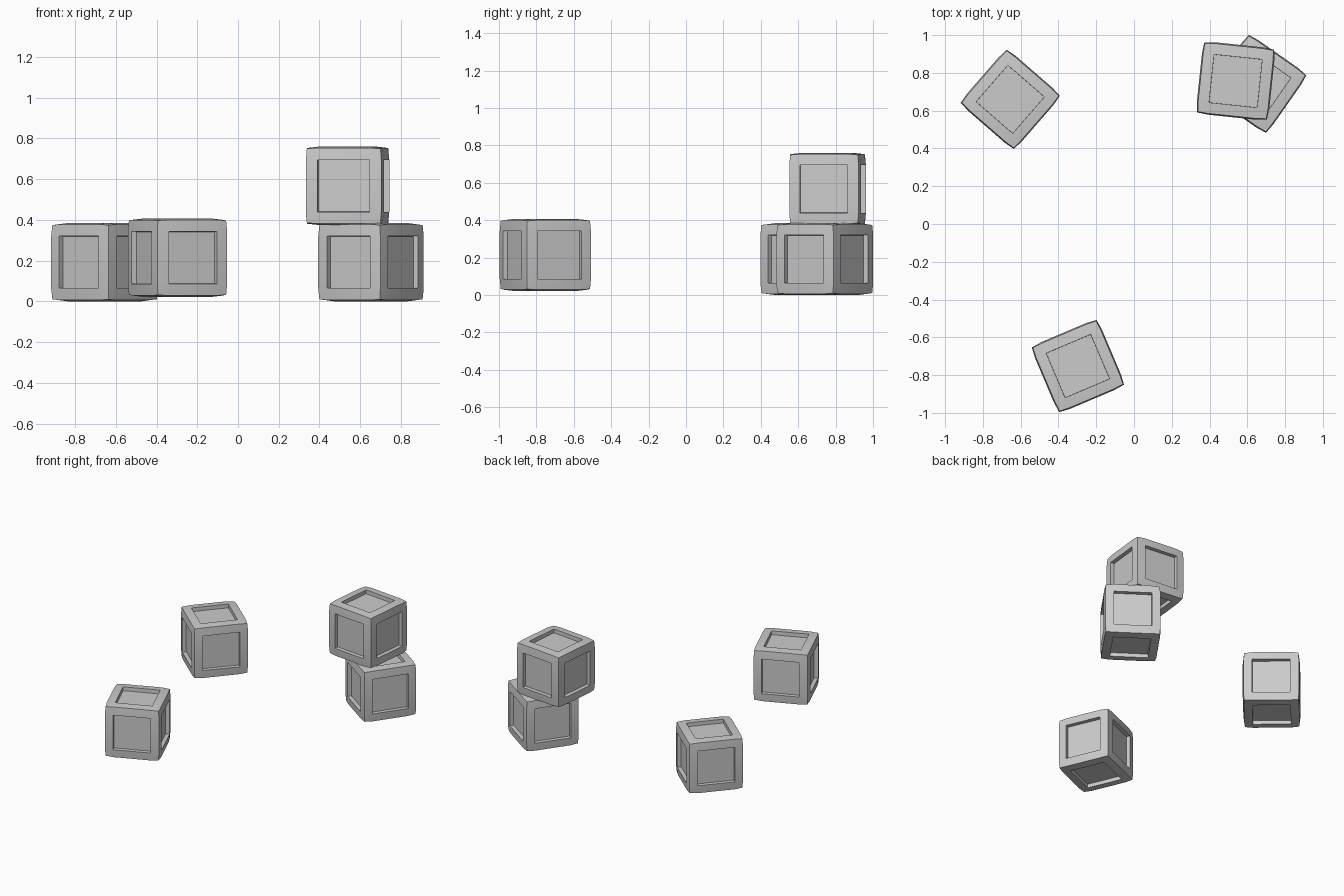
import bpy, bmesh, math

if "Cube" in bpy.data.objects:
    bpy.data.objects.remove(bpy.data.objects["Cube"])

PANEL = 0.128    # half width of the recessed panel
CORNER = 0.182   # half extent at the pinched corners
EDGE = 0.186     # half extent along the edges
FACE = 0.1925    # half extent at the panel rim
DEPTH = 0.028    # panel recess


def crate(name, x, y, z, angle):
    bm = bmesh.new()
    # cube split 3 x 3 on each side, then slightly bulged
    bmesh.ops.create_cube(bm, size=2)
    bmesh.ops.subdivide_edges(bm, edges=bm.edges[:], cuts=2, use_grid_fill=True)
    for v in bm.verts:
        outer = sum(abs(c) > 0.9 for c in v.co)
        reach = {1: FACE, 2: EDGE, 3: CORNER}[outer]
        for i in range(3):
            half = reach if abs(v.co[i]) > 0.9 else PANEL
            v.co[i] = math.copysign(half, v.co[i])
    # sunken square panel in the middle of every side
    panels = [f for f in bm.faces
              if max(abs(c) for c in f.calc_center_median()) > FACE - 0.001]
    bmesh.ops.inset_individual(bm, faces=panels, thickness=0.001, depth=-DEPTH)
    bmesh.ops.recalc_face_normals(bm, faces=bm.faces[:])

    mesh = bpy.data.meshes.new(name)
    bm.to_mesh(mesh)
    bm.free()
    ob = bpy.data.objects.new(name, mesh)
    bpy.context.collection.objects.link(ob)
    ob.location = (x, y, z + FACE)
    ob.rotation_euler.z = math.radians(angle)
    bpy.ops.object.select_all(action='DESELECT')
    ob.select_set(True)
    bpy.context.view_layer.objects.active = ob
    bpy.ops.object.shade_smooth_by_angle(angle=math.radians(30))


# three crates on the ground and one stacked on top
crate("crate_back_left", -0.655, 0.66, 0.0, -41)
crate("crate_front", -0.297, -0.752, 0.022, 23)
crate("crate_stack_lower", 0.653, 0.742, 0.0, -35)
crate("crate_stack_upper", 0.538, 0.757, 0.375, -6)
